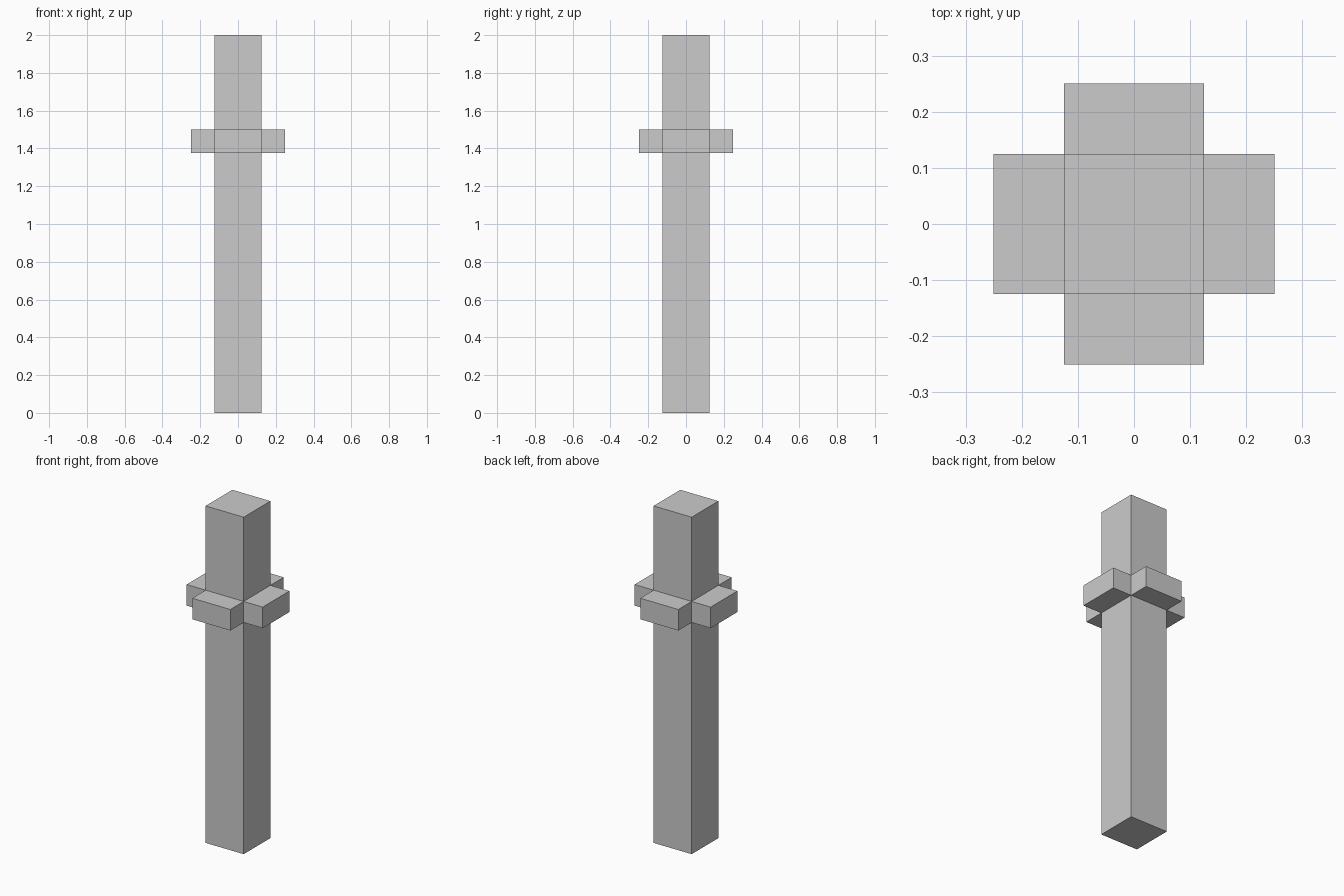
import bpy
from math import cos, sin, pi

if "Cube" in bpy.data.objects:
    bpy.data.objects.remove(bpy.data.objects["Cube"])

POST_WIDTH = 0.25
POST_HEIGHT = 2.0
STUB_DEPTH = 0.125
STUB_HEIGHT = 0.125
STUB_TOP = 1.5


def add_box(name, size, location, angle=0.0):
    bpy.ops.mesh.primitive_cube_add(size=1, location=location, rotation=(0, 0, angle))
    box = bpy.context.object
    box.name = name
    box.scale = size
    bpy.ops.object.transform_apply(location=False, rotation=True, scale=True)
    return box


# Square upright post
add_box("post", (POST_WIDTH, POST_WIDTH, POST_HEIGHT), (0, 0, POST_HEIGHT / 2))

# Four stubs, one centred on each side of the post
reach = POST_WIDTH / 2 + STUB_DEPTH / 2
for i, side in enumerate(("right", "back", "left", "front")):
    angle = i * pi / 2
    add_box(f"{side}_stub", (STUB_DEPTH, POST_WIDTH, STUB_HEIGHT),
            (reach * cos(angle), reach * sin(angle), STUB_TOP - STUB_HEIGHT / 2), angle)
